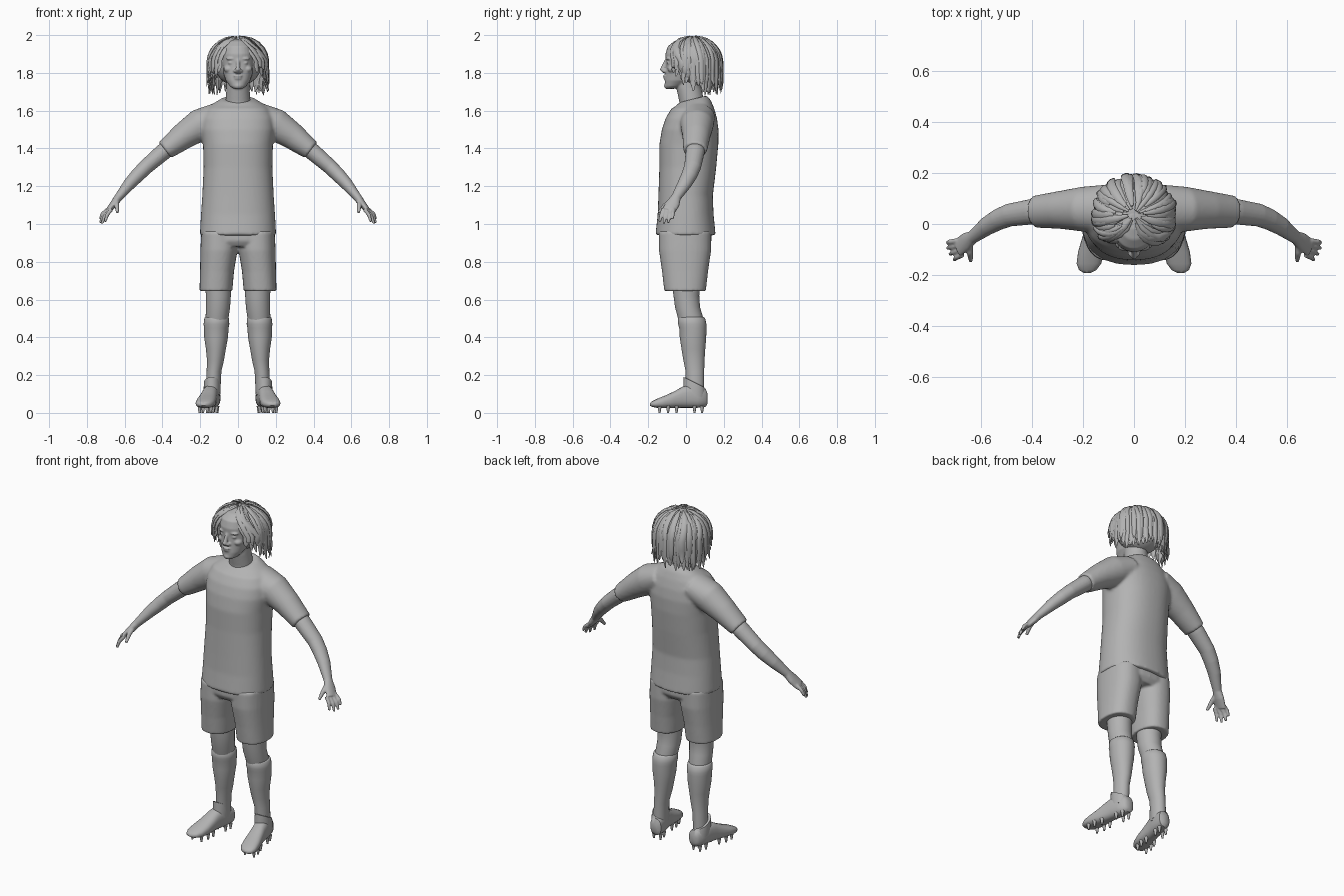
import bpy, bmesh, math, random
from mathutils import Vector, Matrix

random.seed(4)
GREY = bpy.data.materials.new("plain grey")
GREY.diffuse_color = (0.45, 0.45, 0.45, 1)


def oval(c, u, v, n=24, p=2.0):
    """Superellipse ring round c, spanned by half-axes u and v."""
    pts = []
    for i in range(n):
        a = 2 * math.pi * i / n
        ca, sa = math.cos(a), math.sin(a)
        pts.append(Vector(c) + u * math.copysign(abs(ca) ** (2 / p), ca)
                   + v * math.copysign(abs(sa) ** (2 / p), sa))
    return pts


def skin(bm, rings):
    """Bridge rings into a closed tube."""
    vs = [[bm.verts.new(p) for p in r] for r in rings]
    n = len(vs[0])
    for a, b in zip(vs, vs[1:]):
        for i in range(n):
            bm.faces.new((a[i], a[(i + 1) % n], b[(i + 1) % n], b[i]))
    bm.faces.new(vs[0][::-1])
    bm.faces.new(vs[-1])


def stack(bm, rows, p=2.0, n=32):
    """Horizontal sections: x, y, z, half-width, half-depth, optional slope in y."""
    skin(bm, [oval(r[:3], Vector((r[3], 0, 0)),
                   Vector((0, r[4], r[4] * (r[5] if len(r) > 5 else 0))), n, p) for r in rows])


def sweep(bm, pts, radii, side=(0, 1, 0), n=16):
    """Tube along a path; radii are (along side, across side)."""
    pts = [Vector(q) for q in pts]
    rings = []
    for i, c in enumerate(pts):
        d = (pts[min(i + 1, len(pts) - 1)] - pts[max(i - 1, 0)]).normalized()
        u = Vector(side)
        u = (u - d * u.dot(d)).normalized()
        rings.append(oval(c, u * radii[i][0], d.cross(u) * radii[i][1], n))
    skin(bm, rings)


def ball(bm, c, r):
    bmesh.ops.create_uvsphere(bm, u_segments=24, v_segments=14, radius=1,
                              matrix=Matrix.Translation(c) @ Matrix.Diagonal((*r, 1)))


def finish(name, bm, mirror=False, voxel=0, smooth=3):
    bmesh.ops.recalc_face_normals(bm, faces=bm.faces)
    me = bpy.data.meshes.new(name)
    bm.to_mesh(me)
    bm.free()
    me.materials.append(GREY)
    ob = bpy.data.objects.new(name, me)
    bpy.context.collection.objects.link(ob)
    bpy.ops.object.select_all(action='DESELECT')
    ob.select_set(True)
    bpy.context.view_layer.objects.active = ob
    bpy.ops.object.shade_smooth_by_angle(angle=math.radians(50))
    if mirror:
        m = ob.modifiers.new("Mirror", 'MIRROR')
        m.use_mirror_merge = False
    if voxel:
        m = ob.modifiers.new("Fuse", 'REMESH')
        m.mode = 'VOXEL'
        m.voxel_size = voxel
        m.use_smooth_shade = True
        m = ob.modifiers.new("Soften", 'SMOOTH')
        m.factor = 0.5
        m.iterations = smooth
    return ob


# Shirt: torso plus both sleeves, fused
bm = bmesh.new()
torso = [(.94, .202, -.162, .157), (1.05, .196, -.15, .146), (1.15, .189, -.146, .142),
         (1.3, .182, -.141, .16), (1.42, .185, -.141, .171), (1.5, .195, -.128, .172),
         (1.56, .19, -.108, .164), (1.61, .165, -.078, .15)]
rows = [(0, (f + b) / 2, z, w, (b - f) / 2) for z, w, f, b in torso]
rows += [(0, .04, 1.64, .125, .092, .15), (0, .038, 1.662, .085, .072, .25)]
stack(bm, rows, 2.3, 48)
for s in (-1, 1):
    sweep(bm, [(s * x, y, z) for x, y, z in ((.1, .06, 1.57), (.2, .058, 1.525),
                                           (.29, .055, 1.465), (.388, .048, 1.39))],
          [(.095, .075), (.088, .086), (.074, .071), (.063, .053)], n=28)
finish("shirt", bm, voxel=.009, smooth=5)

# Shorts: two legs and the seat
bm = bmesh.new()
stack(bm, [(.117, -.005, .645, .087, .11), (.111, -.005, .75, .09, .122),
           (.101, -.005, .86, .098, .138), (.1, -.005, .96, .095, .138)], 2.3)
stack(bm, [(0, -.005, .88, .15, .12), (0, -.004, .91, .195, .14), (0, -.004, .98, .192, .14)], 2.4)
finish("shorts", bm, True, .008, 3)

# Bare legs
bm = bmesh.new()
stack(bm, [(.105, .0, .72, .07, .078), (.104, .002, .62, .066, .068), (.106, .008, .56, .064, .066),
           (.11, .022, .51, .061, .067), (.113, .03, .45, .055, .06)])
finish("legs", bm, True)

# Long socks with a thick top band
bm = bmesh.new()
stack(bm, [(.113, .029, .508, .059, .065), (.113, .03, .502, .065, .071), (.114, .033, .47, .068, .075),
           (.115, .036, .45, .065, .072), (.116, .037, .40, .063, .07), (.117, .039, .34, .053, .063),
           (.119, .042, .28, .045, .056), (.127, .047, .22, .039, .049), (.132, .048, .1, .038, .048)])
finish("socks", bm, True)

# Boots: sections from heel to toe, then ankle collar
def foot(y, dx=0):
    return .128 + dx + max(0, .1 - y) * .19
bm = bmesh.new()
shoe = [(.115, .018, .05, .1), (.104, .035, .032, .128), (.06, .042, .027, .14), (.02, .042, .027, .15),
        (-.02, .042, .027, .138), (-.06, .046, .026, .115), (-.11, .051, .025, .092),
        (-.155, .048, .027, .074), (-.18, .034, .032, .061), (-.191, .014, .038, .052)]
skin(bm, [oval((foot(y), y, (a + b) / 2), Vector((w, 0, 0)), Vector((0, 0, (b - a) / 2)), 24, 2.5)
          for y, w, a, b in shoe])
stack(bm, [(.138, .045, .09, .042, .06, -.2), (.138, .045, .13, .044, .058, -.4),
           (.138, .043, .162, .042, .055, -.5), (.137, .043, .163, .036, .048, -.5)], 2, 24)
finish("boots", bm, True)

# Studs under the boots
bm = bmesh.new()
for y, w in ((.085, .022), (.045, .025), (-.05, .028), (-.095, .034), (-.14, .03)):
    for s in (-1, 1):
        bmesh.ops.create_cone(bm, cap_ends=True, segments=10, radius1=.005, radius2=.011, depth=.036,
                              matrix=Matrix.Translation((foot(y, s * w), y, .018)))
finish("studs", bm, True)

# Arms with hands
bm = bmesh.new()
sweep(bm, [(.33, .052, 1.435), (.4, .048, 1.378), (.487, .035, 1.303), (.53, .018, 1.26),
           (.575, -.008, 1.212), (.632, -.052, 1.142), (.655, -.068, 1.11), (.688, -.092, 1.07)],
      [(.05, .045), (.05, .045), (.045, .04), (.042, .038), (.037, .033), (.026, .022),
       (.036, .02), (.037, .014)], n=20)
tips = [(.731, -.072, 1.026), (.73, -.094, 1.006), (.72, -.118, 1.002), (.703, -.14, 1.012)]
for i, tip in enumerate(tips):
    base = Vector((.688 - .006 * i, -.066 - .018 * i, 1.078))
    mid = base.lerp(Vector(tip), .55) + Vector((.006, 0, .005))
    sweep(bm, [base, mid, tip], [(.011, .011), (.0105, .0105), (.007, .007)], n=10)
sweep(bm, [(.642, -.07, 1.125), (.642, -.112, 1.098), (.638, -.146, 1.06)],
      [(.015, .015), (.013, .013), (.008, .008)], (1, 0, 0), 10)
finish("arms", bm, True, .0045, 3)

# Head and neck with facial features
bm = bmesh.new()
stack(bm, [(0, .045, 1.58, .075, .075), (0, .03, 1.65, .066, .066), (0, .015, 1.72, .061, .066),
           (0, .015, 1.8, .06, .066)])
stack(bm, [(0, -.082, 1.716, .022, .025), (0, -.067, 1.728, .042, .045), (0, -.037, 1.76, .065, .075),
           (0, -.02, 1.8, .078, .088), (0, -.01, 1.85, .085, .096), (0, -.003, 1.9, .088, .106),
           (0, .003, 1.94, .08, .1), (0, .01, 1.968, .055, .072), (0, .01, 1.98, .02, .03)], 2.15)
ball(bm, (0, -.096, 1.731), (.024, .02, .018))               # chin
sweep(bm, [(0, -.102, 1.87), (0, -.115, 1.84), (0, -.124, 1.818), (0, -.112, 1.803)],
      [(.009, .009), (.01, .012), (.014, .016), (.015, .01)], (1, 0, 0), 12)
ball(bm, (0, -.108, 1.784), (.024, .014, .007))              # upper lip
ball(bm, (0, -.106, 1.771), (.021, .014, .008))              # lower lip
for s in (-1, 1):
    ball(bm, (s * .014, -.113, 1.81), (.011, .014, .009))    # nostril
    ball(bm, (s * .036, -.092, 1.853), (.017, .011, .008))   # eye
    ball(bm, (s * .036, -.091, 1.875), (.027, .016, .008))   # brow
    ball(bm, (s * .05, -.07, 1.82), (.026, .028, .02))       # cheek
    ball(bm, (s * .088, .005, 1.84), (.01, .02, .033))       # ear
finish("head", bm, voxel=.005, smooth=3)

# Hair mass on the scalp
bm = bmesh.new()
ball(bm, (0, .048, 1.855), (.128, .125, .125))
finish("scalp_hair", bm)

# Locks: each follows the scalp outwards, then hangs down to a point
bm = bmesh.new()
for k in range(96):
    s = -1 if k % 2 else 1
    a1 = math.radians(42 + 138 * ((k // 2) + random.random()) / 48)
    a0 = a1 - random.uniform(0, .25) if a1 > 1.2 else a1 * random.uniform(.1, .8)
    p0 = random.uniform(.1, .75)
    t = min(1, (math.degrees(a1) - 42) / 55)
    end = 1.81 - .11 * t + random.uniform(-.02, .05)
    grow = random.uniform(.93, 1.06)
    path = []
    for i in range(6):
        f = i / 5
        a, p = a0 + (a1 - a0) * f, p0 + (1.5 - p0) * f
        path.append(Vector((s * .155 * grow * math.sin(p) * math.sin(a),
                            .038 - .147 * grow * math.sin(p) * math.cos(a),
                            1.855 + .137 * min(grow, 1.03) * math.cos(p))))
    out = Vector((s * math.sin(a1), -math.cos(a1), 0))
    last = path[-1]
    for f in (.4, .75, 1):
        q = last + out * random.uniform(-.012, .008) * f
        q.z = last.z + (end - last.z) * f
        path.append(q)
    w = random.uniform(.012, .019)
    shape = (.3, .8, 1, 1, 1, 1, 1, .8, .2)
    across = Vector((s * math.cos(a1), math.sin(a1), 0))
    sweep(bm, path, [(w * g, .007 * g) for g in shape], across, 8)
finish("hair_locks", bm)
